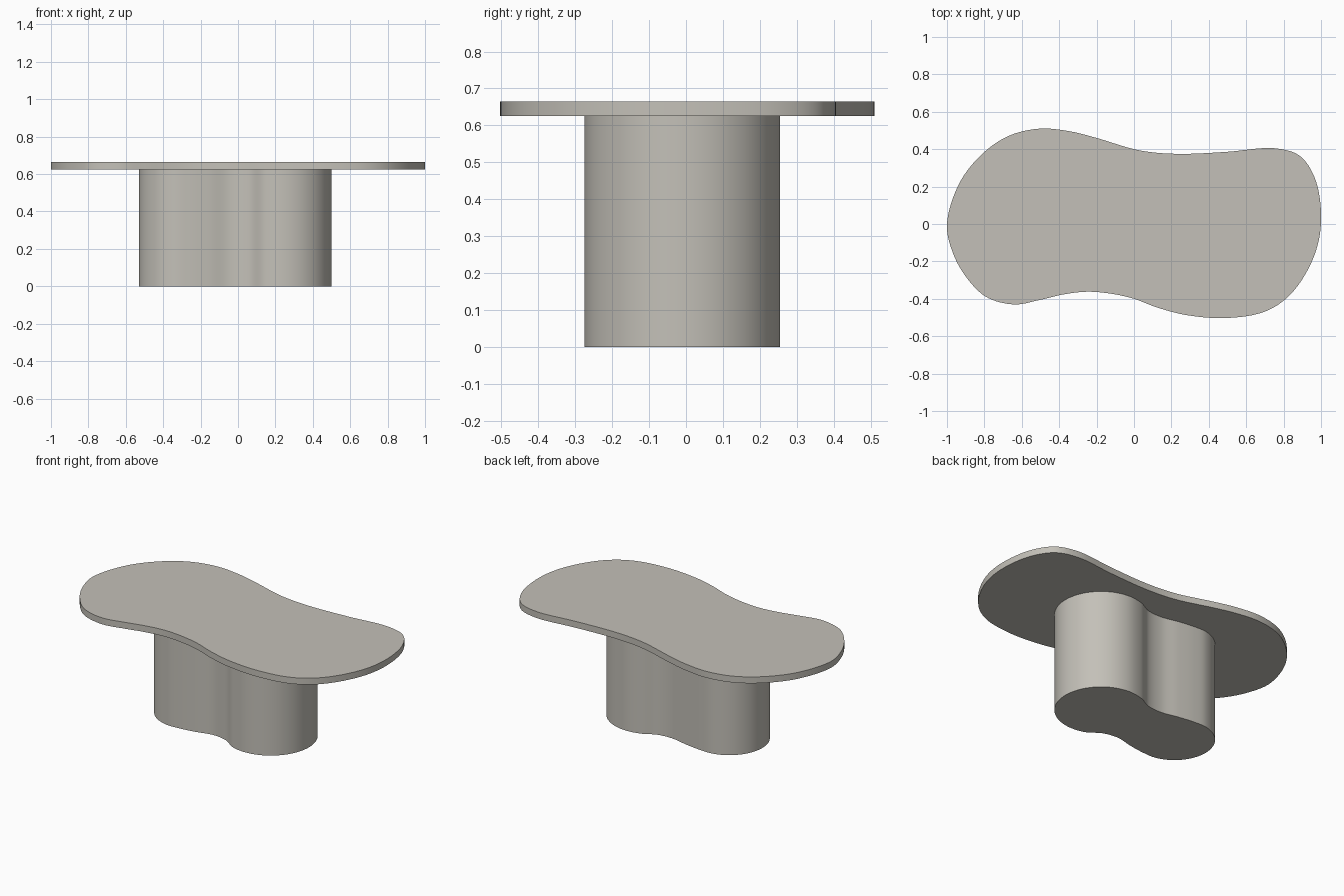
import bpy, bmesh, math
from mathutils import Vector

if "Cube" in bpy.data.objects:
    bpy.data.objects.remove(bpy.data.objects["Cube"])

stone = bpy.data.materials.new("warm grey stone")
stone.diffuse_color = (0.55, 0.53, 0.48, 1)
stone.use_nodes = True
stone.node_tree.nodes["Principled BSDF"].inputs["Base Color"].default_value = stone.diffuse_color


def smooth_loop(points, steps=8):
    """Closed Catmull-Rom curve through the points, with even-speed knots."""
    pts = [Vector(p) for p in points]
    n, out = len(pts), []
    for i in range(n):
        a, b, c, d = (pts[(i + k) % n] for k in (-1, 0, 1, 2))
        t1 = (b - a).length ** 0.5
        t2 = t1 + (c - b).length ** 0.5
        t3 = t2 + (d - c).length ** 0.5
        for s in range(steps):
            t = t1 + (t2 - t1) * s / steps
            a1 = a.lerp(b, t / t1)
            a2 = b.lerp(c, (t - t1) / (t2 - t1))
            a3 = c.lerp(d, (t - t2) / (t3 - t2))
            b1 = a1.lerp(a2, t / t2)
            b2 = a2.lerp(a3, (t - t1) / (t3 - t1))
            out.append(b1.lerp(b2, (t - t1) / (t2 - t1)))
    return out


def slab(name, outline, z0, z1):
    """Extrude a counter-clockwise outline from z0 to z1."""
    bm = bmesh.new()
    face = bm.faces.new([bm.verts.new((p.x, p.y, z0)) for p in outline])
    res = bmesh.ops.extrude_face_region(bm, geom=[face], use_keep_orig=True)
    for v in res["geom"]:
        if isinstance(v, bmesh.types.BMVert):
            v.co.z = z1
    bmesh.ops.recalc_face_normals(bm, faces=bm.faces)
    me = bpy.data.meshes.new(name)
    bm.to_mesh(me)
    bm.free()
    me.materials.append(stone)
    ob = bpy.data.objects.new(name, me)
    bpy.context.collection.objects.link(ob)
    bpy.ops.object.select_all(action='DESELECT')
    ob.select_set(True)
    bpy.context.view_layer.objects.active = ob
    bpy.ops.object.shade_smooth_by_angle(angle=math.radians(35))
    return ob


def arc(cx, cy, r, a0, a1, n):
    return [(cx + r * math.cos(math.radians(a0 + (a1 - a0) * i / n)),
             cy + r * math.sin(math.radians(a0 + (a1 - a0) * i / n)))
            for i in range(n + 1)]


# Free-form table top
top_points = [
    (1, 0.06), (0.965, 0.25), (0.885, 0.365), (0.75, 0.405), (0.5, 0.386),
    (0.27, 0.375), (0.12, 0.381), (0, 0.40), (-0.2, 0.46), (-0.34, 0.495),
    (-0.5, 0.51), (-0.66, 0.475), (-0.8, 0.385), (-0.93, 0.225), (-1, 0),
    (-0.97, -0.15), (-0.9, -0.28), (-0.79, -0.39), (-0.64, -0.43),
    (-0.5, -0.405), (-0.38, -0.377), (-0.25, -0.362), (-0.12, -0.373),
    (0, -0.40), (0.12, -0.445), (0.27, -0.485), (0.48, -0.503),
    (0.68, -0.475), (0.8, -0.41), (0.9, -0.295), (0.98, -0.12)]
slab("table_top", smooth_loop(top_points), 0.625, 0.665)

# Two-lobed pedestal: big right lobe, smaller left lobe, soft waist
base_points = (arc(0.235, -0.01, 0.265, -110, 110, 10)
               + [(0.06, 0.198), (-0.04, 0.19), (-0.15, 0.212)]
               + arc(-0.3, 0.0, 0.23, 80, 280, 10)
               + [(-0.15, -0.212), (-0.04, -0.188), (0.06, -0.205)])
slab("pedestal", smooth_loop(base_points), 0.0, 0.625)
